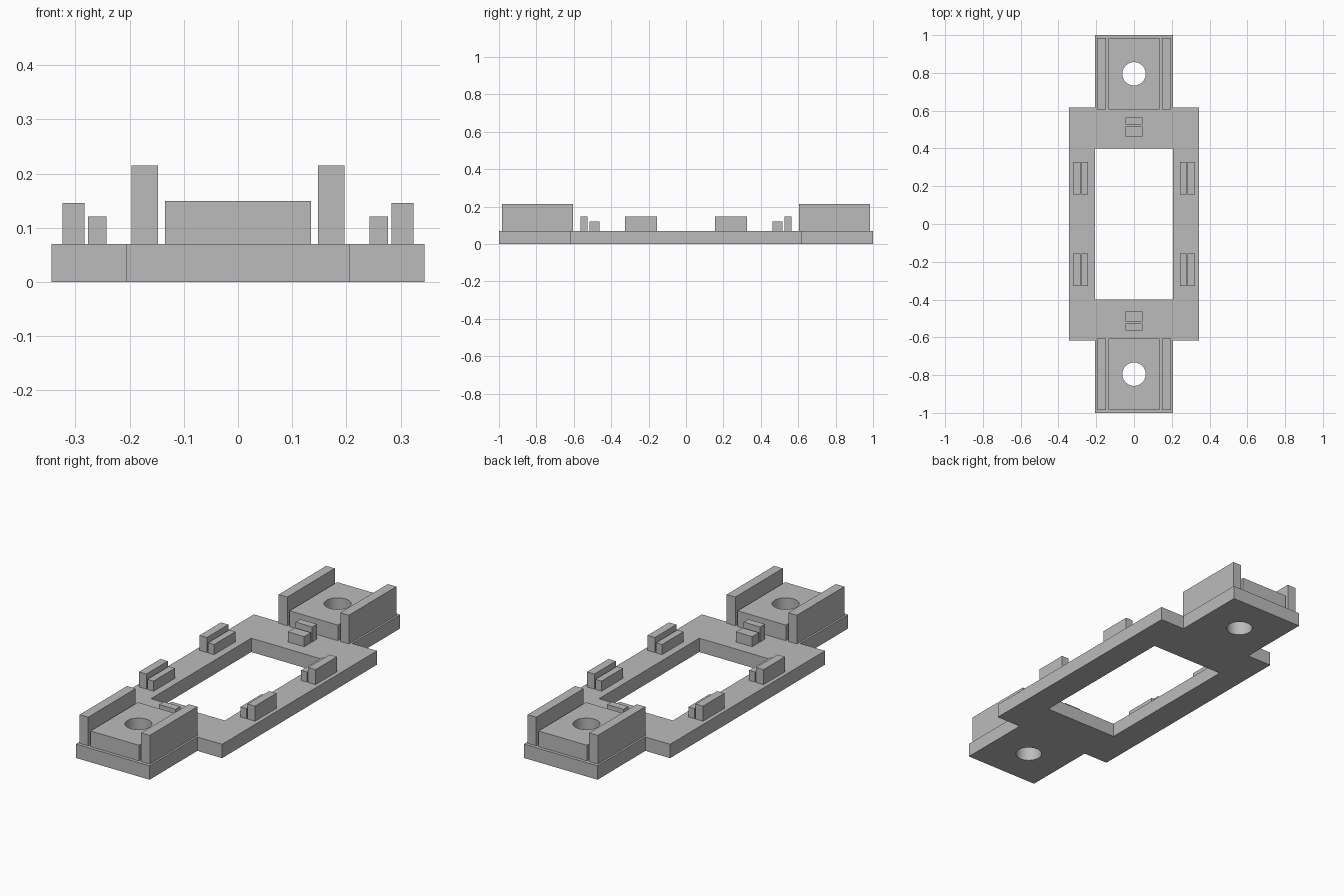
import bpy
import bmesh

cube = bpy.data.objects.get("Cube")
if cube:
    bpy.data.objects.remove(cube, do_unlink=True)

grey = bpy.data.materials.new("plain grey")
grey.use_nodes = True
GREY = (0.5, 0.5, 0.5, 1)
grey.diffuse_color = GREY
grey.node_tree.nodes["Principled BSDF"].inputs["Base Color"].default_value = GREY

BASE_TOP = 0.07
HOLE_Y = 0.795
HOLE_R = 0.062


def finish(name, bm):
    mesh = bpy.data.meshes.new(name)
    bmesh.ops.recalc_face_normals(bm, faces=bm.faces)
    bm.to_mesh(mesh)
    bm.free()
    mesh.materials.append(grey)
    obj = bpy.data.objects.new(name, mesh)
    bpy.context.collection.objects.link(obj)
    return obj


def prism(name, outline, z0, z1):
    bm = bmesh.new()
    face = bm.faces.new([bm.verts.new((x, y, z0)) for x, y in outline])
    side = bmesh.ops.extrude_face_region(bm, geom=[face])["geom"]
    top = [v for v in side if isinstance(v, bmesh.types.BMVert)]
    bmesh.ops.translate(bm, verts=top, vec=(0, 0, z1 - z0))
    return finish(name, bm)


def box(name, x0, x1, y0, y1, z0, z1):
    return prism(name, [(x0, y0), (x1, y0), (x1, y1), (x0, y1)], z0, z1)


def mirrored_box(name, sx, sy, x, y, z1):
    xs, ys = sorted(sx * v for v in x), sorted(sy * v for v in y)
    return box(name, *xs, *ys, BASE_TOP, z1)


def cut(obj, cutter):
    cutter.hide_render = True
    cutter.hide_set(True)
    mod = obj.modifiers.new("cut", "BOOLEAN")
    mod.operation = "DIFFERENCE"
    mod.solver = "EXACT"
    mod.object = cutter


def apply_cuts(obj):
    bpy.context.view_layer.objects.active = obj
    for mod in list(obj.modifiers):
        bpy.ops.object.modifier_apply(modifier=mod.name)
    bpy.ops.object.select_all(action="DESELECT")
    obj.select_set(True)
    bpy.ops.object.shade_smooth_by_angle()


# Base plate: wide frame with a narrower tab at each end
quarter = [(0.344, 0.618), (0.206, 0.618), (0.206, 1.0)]
right_half = [(x, -y) for x, y in reversed(quarter)] + quarter
base = prism("base_plate", right_half + [(-x, -y) for x, y in right_half], 0, BASE_TOP)

# Cutters: the central window and a screw hole in each tab
window = box("window_cutter", -0.206, 0.206, -0.4, 0.4, -0.1, 0.3)
cut(base, window)
helpers = [window]
pads = []

for sy, end in ((-1, "front"), (1, "back")):
    bm = bmesh.new()
    bmesh.ops.create_cone(bm, cap_ends=True, segments=40, radius1=HOLE_R,
                          radius2=HOLE_R, depth=1)
    bmesh.ops.translate(bm, verts=bm.verts, vec=(0, sy * HOLE_Y, 0))
    hole = finish(end + "_hole_cutter", bm)
    helpers.append(hole)

    # Raised pad around the hole
    pad = mirrored_box(end + "_mount_pad", 1, sy, (-0.135, 0.135), (0.605, 0.984), 0.149)
    cut(base, hole)
    cut(pad, hole)
    pads.append(pad)

    # End clip: tall outer rib and low inner rib
    mirrored_box(end + "_end_outer_rib", 1, sy, (-0.046, 0.046), (0.526, 0.564), 0.146)
    mirrored_box(end + "_end_inner_rib", 1, sy, (-0.046, 0.046), (0.463, 0.516), 0.121)

    for sx, hand in ((-1, "right"), (1, "left")):
        tag = end + "_" + hand
        # Upright walls beside the pad
        mirrored_box(tag + "_wall", sx, sy, (0.148, 0.196), (0.605, 0.984), 0.215)
        # Side clips along the window
        mirrored_box(tag + "_outer_rib", sx, sy, (0.283, 0.324), (0.156, 0.327), 0.146)
        mirrored_box(tag + "_inner_rib", sx, sy, (0.243, 0.277), (0.156, 0.327), 0.121)

for obj in [base] + pads:
    apply_cuts(obj)
for helper in helpers:
    bpy.data.objects.remove(helper, do_unlink=True)
